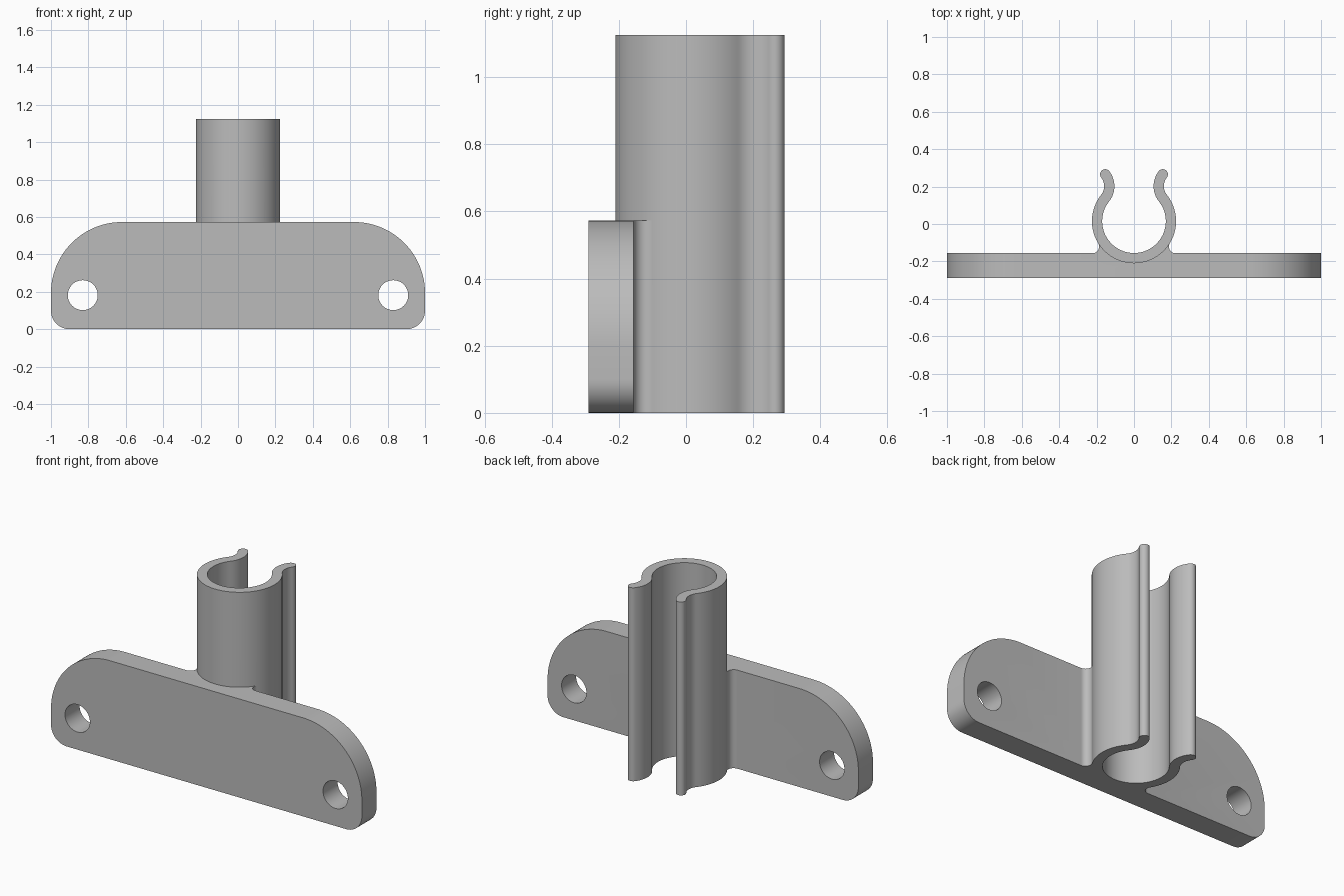
import bpy, bmesh
from math import sin, cos, radians, sqrt, degrees, asin, atan2

if "Cube" in bpy.data.objects:
    bpy.data.objects.remove(bpy.data.objects["Cube"])

grey = bpy.data.materials.new("plain grey")
grey.diffuse_color = (0.5, 0.5, 0.5, 1)
grey.use_nodes = True
grey.node_tree.nodes["Principled BSDF"].inputs["Base Color"].default_value = grey.diffuse_color


def arc(cx, cy, r, a0, a1, n):
    """Points on a circular arc, angles in degrees."""
    return [(cx + r * cos(radians(a0 + (a1 - a0) * i / n)),
             cy + r * sin(radians(a0 + (a1 - a0) * i / n))) for i in range(n + 1)]


def prism(name, outline, lo, hi, axis="z"):
    """Extrude a closed outline along z (outline is x,y) or y (outline is x,z)."""
    place = (lambda u, v, w: (u, v, w)) if axis == "z" else (lambda u, v, w: (u, w, v))
    bm = bmesh.new()
    face = bm.faces.new([bm.verts.new(place(u, v, lo)) for u, v in outline])
    new = bmesh.ops.extrude_face_region(bm, geom=[face])["geom"]
    shift = (0, 0, hi - lo) if axis == "z" else (0, hi - lo, 0)
    bmesh.ops.translate(bm, verts=[g for g in new if isinstance(g, bmesh.types.BMVert)], vec=shift)
    bmesh.ops.recalc_face_normals(bm, faces=bm.faces)
    mesh = bpy.data.meshes.new(name)
    bm.to_mesh(mesh)
    bm.free()
    mesh.materials.append(grey)
    ob = bpy.data.objects.new(name, mesh)
    bpy.context.collection.objects.link(ob)
    return ob


def combine(target, other, operation):
    """Apply a boolean and remove the helper."""
    mod = target.modifiers.new("boolean", "BOOLEAN")
    mod.operation, mod.solver, mod.object = operation, "EXACT", other
    bpy.context.view_layer.objects.active = target
    bpy.ops.object.modifier_apply(modifier=mod.name)
    bpy.data.objects.remove(other)


def mirrored(points):
    return [(-x, y) for x, y in reversed(points)]


FRONT, BACK, TOP = -0.29, -0.156, 0.573

# mounting plate with small lower and large upper corner rounds
side = arc(0.9, 0.1, 0.1, -90, 0, 12) + arc(0.62, TOP - 0.38, 0.38, 0, 90, 32)
plate = prism("mounting_plate", side + mirrored(side), FRONT, BACK, "y")

# screw holes
for s in (-1, 1):
    hole = prism("hole_cutter", arc(s * 0.83, 0.182, 0.08, 0, 360, 48)[:-1], -0.4, 0.1, "y")
    hole.hide_render = True
    combine(plate, hole, "DIFFERENCE")

# spring clip: round wall that curls outward into rounded lips
CY, R, H = 0.015, 0.1975, 0.0275
LIP, TURN, END = 0.103, 38.5, 142
lx, ly = (R + LIP) * cos(radians(TURN)), CY + (R + LIP) * sin(radians(TURN))
tip = (lx + LIP * cos(radians(END)), ly + LIP * sin(radians(END)))
half = (arc(0, CY, R + H, -90, TURN, 40)
        + arc(lx, ly, LIP - H, 180 + TURN, END, 16)[1:]
        + arc(*tip, H, END + 180, END + 360, 12)[1:]
        + arc(lx, ly, LIP + H, END, 180 + TURN, 16)[1:]
        + arc(0, CY, R - H, TURN, -90, 40)[1:])
clip = prism("spring_clip", half + mirrored(half)[1:-1], 0, 1.125)

# fillets where the clip meets the back of the plate
F = 0.035
fy = BACK + F
fx = sqrt((R + H + F) ** 2 - (fy - CY) ** 2)
meet = degrees(atan2(CY - fy, -fx))
web = arc(fx, fy, F, 270, meet, 10) + [(0.171, -0.089), (0.12, -0.166), (fx, -0.166)]
combine(plate, clip, "UNION")
for outline in (web, mirrored(web)):
    combine(plate, prism("fillet", outline, 0, TOP), "UNION")

plate.name = "clip_bracket"
bpy.ops.object.select_all(action="DESELECT")
plate.select_set(True)
bpy.context.view_layer.objects.active = plate
bpy.ops.object.shade_smooth_by_angle(angle=radians(30))
